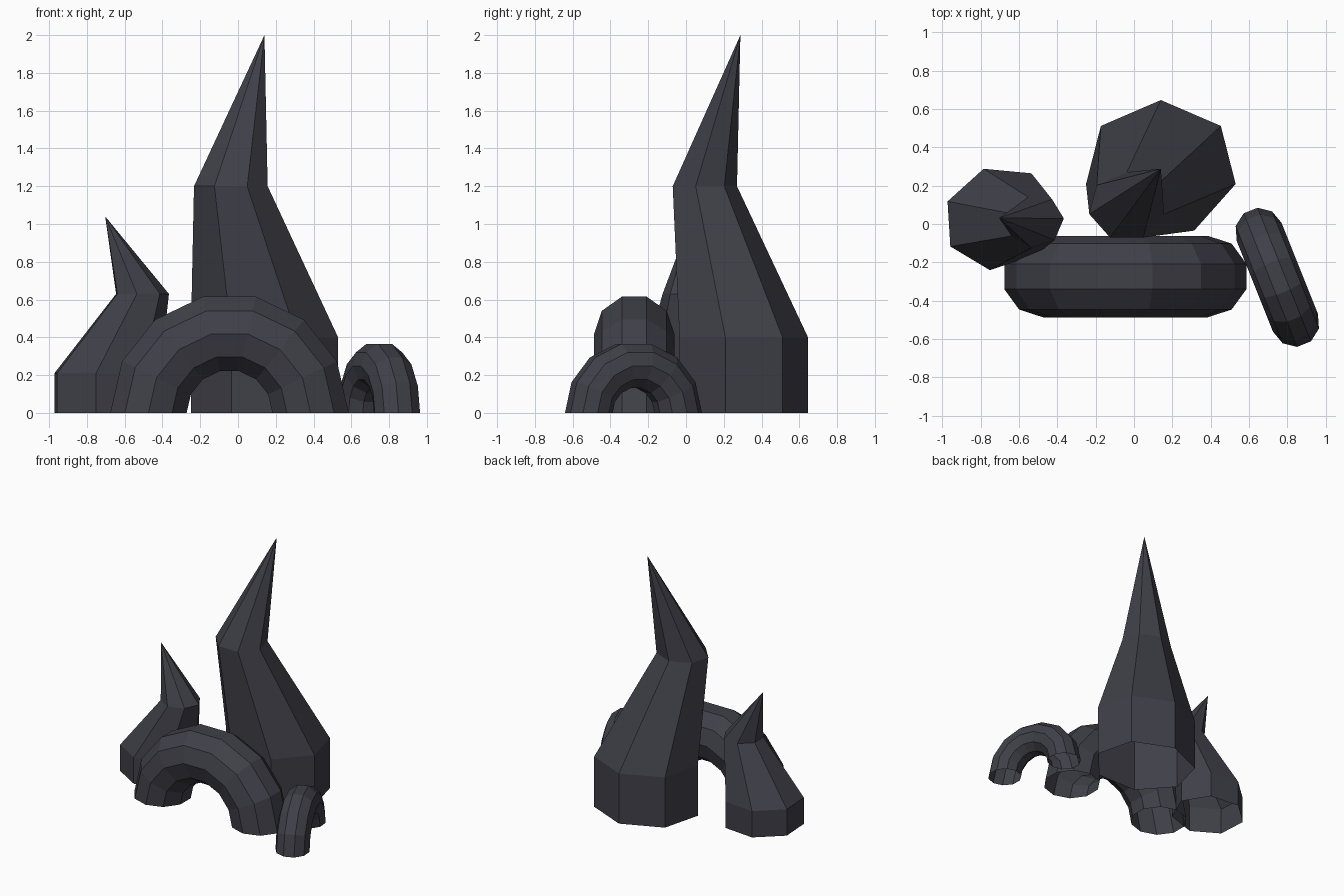
import bpy, bmesh, math
from mathutils import Vector

if "Cube" in bpy.data.objects:
    bpy.data.objects.remove(bpy.data.objects["Cube"])

rock = bpy.data.materials.new("dark_slate")
rock.diffuse_color = (0.05, 0.05, 0.065, 1)
rock.use_nodes = True
rock.node_tree.nodes["Principled BSDF"].inputs["Base Color"].default_value = rock.diffuse_color


def loft(name, rings, tip=None):
    """Skin a list of equal rings, open underneath, optionally ending in a tip."""
    bm = bmesh.new()
    rows = [[bm.verts.new(p) for p in ring] for ring in rings]
    n = len(rows[0])
    for a, b in zip(rows, rows[1:]):
        for i in range(n):
            j = (i + 1) % n
            bm.faces.new((a[i], a[j], b[j], b[i]))
    if tip:
        t = bm.verts.new(tip)
        for i in range(n):
            bm.faces.new((rows[-1][i], rows[-1][(i + 1) % n], t))
    bmesh.ops.recalc_face_normals(bm, faces=bm.faces)
    me = bpy.data.meshes.new(name)
    bm.to_mesh(me)
    bm.free()
    me.materials.append(rock)
    ob = bpy.data.objects.new(name, me)
    bpy.context.collection.objects.link(ob)
    return ob


def spire(name, c, bend, u, v, heights):
    """Seven-sided crooked spire: u and v are the half axes of the base."""
    def ring(mid, s, z):
        out = []
        for k in range(7):
            t = 2 * math.pi * k / 7
            p = Vector(mid) + s * (math.cos(t) * Vector(u) + math.sin(t) * Vector(v))
            out.append((p.x, p.y, z))
        return out
    z1, z2, z3 = heights
    loft(name, [ring(c, 1, 0), ring(c, 1, z1), ring(bend, 0.5, z2)], (*c, z3))


def arch(name, c, scale, turn):
    """Half ring in seven steps with a ten-sided section."""
    rings = []
    for s in range(8):
        a = math.pi * s / 7
        ring = []
        for k in range(10):
            t = math.radians(18 + 36 * k)
            r = scale * (0.429 + 0.2125 * math.cos(t))
            w = scale * 0.2125 * math.sin(t)
            x = r * math.cos(a)
            ring.append((c[0] + x * math.cos(turn) - w * math.sin(turn),
                         c[1] + x * math.sin(turn) + w * math.cos(turn),
                         r * math.sin(a)))
        rings.append(ring)
    loft(name, rings)


# Spires
spire("tall_spire", (0.14, 0.288), (-0.038, 0.091), (0, 0.358), (-0.4, 0), (0.4, 1.2, 2.0))
spire("short_spire", (-0.703, 0.031), (-0.511, 0.012), (-0.269, 0.087), (-0.111, -0.259),
      (0.21, 0.63, 1.04))

# Arches
arch("large_arch", (-0.045, -0.274), 1.0, 0)
arch("small_arch", (0.747, -0.278), 0.594, math.radians(-68.2))
